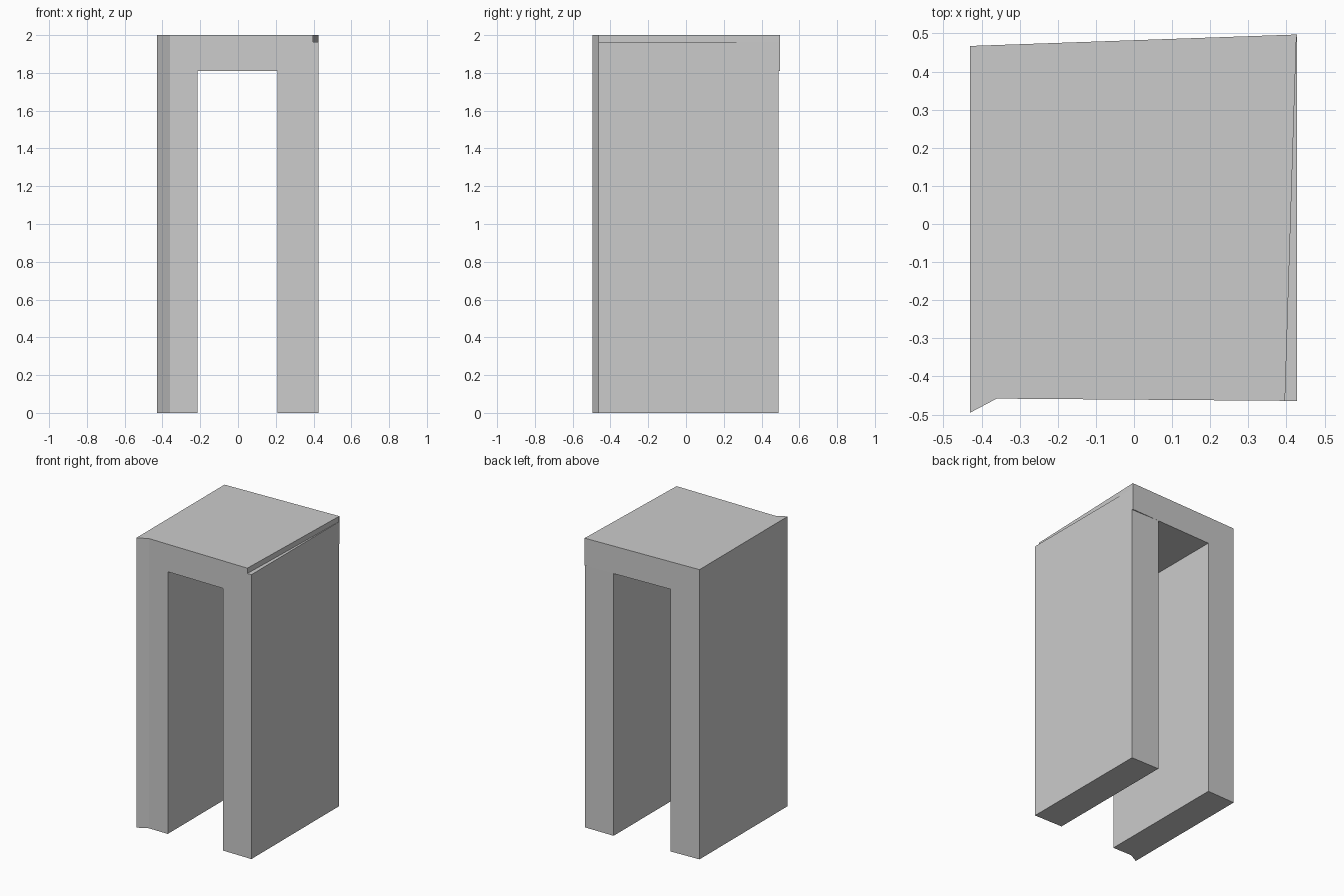
import bpy, bmesh

if "Cube" in bpy.data.objects:
    bpy.data.objects.remove(bpy.data.objects["Cube"])


def prism(name, outline, z0, z1):
    """Extrude a plan outline between two heights."""
    bm = bmesh.new()
    face = bm.faces.new([bm.verts.new((x, y, z0)) for x, y in outline])
    ext = bmesh.ops.extrude_face_region(bm, geom=[face])
    top = [v for v in ext["geom"] if isinstance(v, bmesh.types.BMVert)]
    bmesh.ops.translate(bm, verts=top, vec=(0, 0, z1 - z0))
    bmesh.ops.recalc_face_normals(bm, faces=bm.faces)
    mesh = bpy.data.meshes.new(name)
    bm.to_mesh(mesh)
    bm.free()
    obj = bpy.data.objects.new(name, mesh)
    bpy.context.collection.objects.link(obj)
    return obj


def cut(target, cutter):
    """Subtract a cutter, then remove it."""
    cutter.hide_render = True
    mod = target.modifiers.new(cutter.name, "BOOLEAN")
    mod.operation = "DIFFERENCE"
    mod.solver = "EXACT"
    mod.object = cutter
    bpy.context.view_layer.objects.active = target
    bpy.ops.object.modifier_apply(modifier=mod.name)
    bpy.data.objects.remove(cutter)


# Slightly skewed block with a flared front left corner
arch = prism("arch_block", [
    (-0.43, -0.495), (-0.36, -0.458), (0.427, -0.464),
    (0.427, 0.497), (-0.43, 0.467)], 0, 2)

# Doorway passing right through
cut(arch, prism("doorway_cutter", [
    (-0.215, -1), (0.21, -1), (0.21, 1), (-0.215, 1)], -0.2, 1.81))

# Tapering step along the right top edge
cut(arch, prism("edge_step_cutter", [
    (0.395, -0.5), (0.6, -0.5), (0.6, 0.49), (0.426, 0.49)], 1.963, 2.2))

# Right leg is squared off behind, below the lintel
cut(arch, prism("leg_back_cutter", [
    (0.2, 0.4895), (0.6, 0.4895), (0.6, 0.7), (0.2, 0.7)], -0.2, 1.81))
